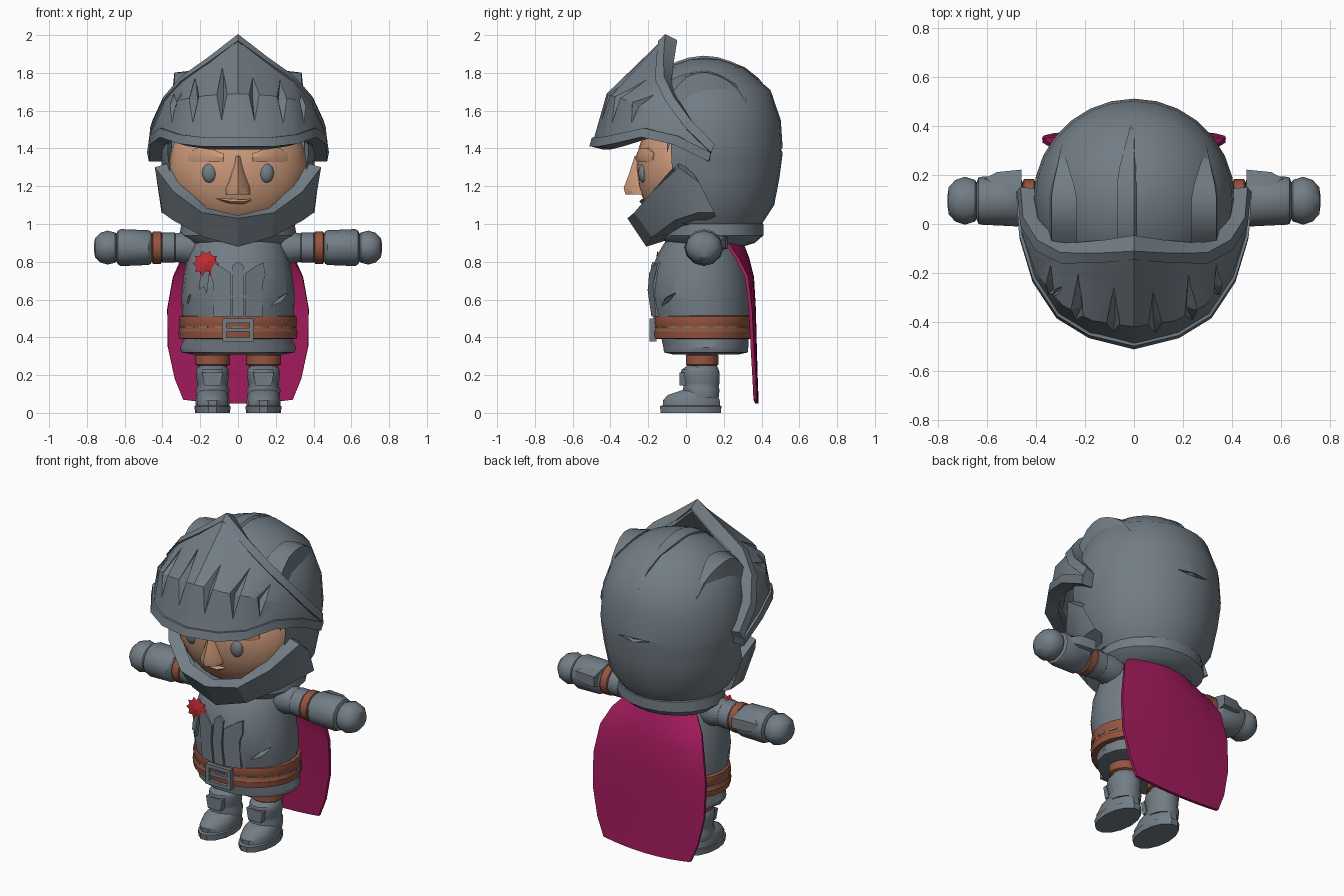
import bpy, bmesh, math
from mathutils import Vector

if "Cube" in bpy.data.objects:
    bpy.data.objects.remove(bpy.data.objects["Cube"])

def mat(name, rgb):
    m = bpy.data.materials.new(name)
    m.diffuse_color = (*rgb, 1)
    m.use_nodes = True
    m.node_tree.nodes["Principled BSDF"].inputs["Base Color"].default_value = m.diffuse_color
    return m
STEEL = mat("steel grey", (0.17, 0.205, 0.235))
SKIN = mat("skin", (0.62, 0.33, 0.20))
LEATHER = mat("brown leather", (0.30, 0.09, 0.05))
CAPE = mat("crimson cape", (0.37, 0.011, 0.11))
RED = mat("rosette red", (0.57, 0.025, 0.035))

def make(name, verts, faces, m, mirror=False, angle=35, thick=0, fix=True, cutters=()):
    me = bpy.data.meshes.new(name)
    me.from_pydata([tuple(v) for v in verts], [], faces)
    if fix:
        bm = bmesh.new(); bm.from_mesh(me)
        bmesh.ops.recalc_face_normals(bm, faces=bm.faces)
        bm.to_mesh(me); bm.free()
    me.materials.append(m)
    ob = bpy.data.objects.new(name, me)
    bpy.context.collection.objects.link(ob)
    if thick:
        s = ob.modifiers.new("thickness", 'SOLIDIFY'); s.thickness = thick; s.offset = -1
    for c in cutters:
        b = ob.modifiers.new("cut", 'BOOLEAN'); b.object = c; b.solver = 'EXACT'
    if mirror:
        ob.modifiers.new("mirror", 'MIRROR').use_mirror_merge = False
    if ob.modifiers:                      # bake the modifiers, drop the cutters
        new = bpy.data.meshes.new_from_object(ob.evaluated_get(bpy.context.evaluated_depsgraph_get()))
        ob.modifiers.clear(); ob.data = new
        for c in cutters:
            bpy.data.objects.remove(c)
    for p in ob.data.polygons:
        p.use_smooth = True
    ob.data.set_sharp_from_angle(angle=math.radians(angle))
    return ob

def loft(name, rings, m, **kw):
    n = len(rings[0])
    faces = [(a*n+i, a*n+(i+1) % n, (a+1)*n+(i+1) % n, (a+1)*n+i)
             for a in range(len(rings)-1) for i in range(n)]
    faces += [tuple(range(n)), tuple(range((len(rings)-1)*n, len(rings)*n))]
    return make(name, [p for r in rings for p in r], faces, m, **kw)

def circle(n):
    return [(math.cos(2*math.pi*i/n), math.sin(2*math.pi*i/n)) for i in range(n)]

def stack(name, rows, m, cx=0, n=20, **kw):    # rows: z, centre y, radius x, radius y
    return loft(name, [[(cx+rx*c, cy+ry*s, z) for c, s in circle(n)] for z, cy, rx, ry in rows], m, **kw)

def arm(name, rows, m, n=12):                  # rows: x, radius y, radius z
    return loft(name, [[(x, .095+ry*c, .875+rz*s) for c, s in circle(n)] for x, ry, rz in rows], m, mirror=True)

def box(name, c, s, m, mirror=False, taper=1):
    return loft(name, [[(c[0]+x*s[0]*k, c[1]+y*s[1], c[2]+z*s[2]) for x, y in ((-.5, -.5), (.5, -.5), (.5, .5), (-.5, .5))]
                       for z, k in ((-.5, 1), (.5, taper))], m, mirror=mirror)

def grid(name, cols, m, **kw):                 # columns left to right, rows upward
    r = len(cols[0])
    f = [(c*r+i, (c+1)*r+i, (c+1)*r+i+1, c*r+i+1) for c in range(len(cols)-1) for i in range(r-1)]
    return make(name, [p for c in cols for p in c], f, m, fix=False, **kw)

def both(half):                                # half columns start at the centre line
    return [[(-x, y, z) for x, y, z in c] for c in half[:0:-1]] + half

def gash(p1, p2, width, out, depth=.03, mid=None):       # diamond cutter
    p1, p2, out = Vector(p1), Vector(p2), Vector(out).normalized()
    mid = Vector(mid) if mid else (p1+p2)/2
    side = (p2-p1).cross(out).normalized()*width
    v = [p1, mid+side, p2, mid-side, mid+out*.06, mid-out*depth]
    return make("cutter", v, [(i, (i+1) % 4, k) for i in range(4) for k in (4, 5)], STEEL)

def interp(rows, key):                         # table lookup on the first column
    for a, b in zip(rows, rows[1:]):
        if min(a[0], b[0]) <= key <= max(a[0], b[0]):
            return [p+(q-p)*(key-a[0])/(b[0]-a[0]) for p, q in zip(a, b)]
    return rows[0]

# Helmet dome, open at the face
DOME = [(.30, 1.0), (.365, 1.1), (.392, 1.24), (.408, 1.36), (.41, 1.40), (.40, 1.55), (.345, 1.71), (.20, 1.83), (.08, 1.87), (0, 1.88)]
scratches = [gash((-.18, .48, 1.62), (-.3, .40, 1.74), .025, (-.5, .8, .3)),
             gash((.40, .22, 1.64), (.36, .32, 1.58), .02, (.8, .4, .3)),
             gash((-.32, .355, 1.41), (.32, .355, 1.38), .012, (0, 1, .1), .012, (0, .51, 1.39))]
helmet = stack("helmet_dome", [(z, .1, r+.002, r+.002) for r, z in DOME], STEEL, n=28, cutters=scratches)
bm = bmesh.new(); bm.from_mesh(helmet.data)
gone = [f for f in bm.faces if f.calc_center_median().y < -.04 and 1.01 < f.calc_center_median().z < 1.55]
bmesh.ops.delete(bm, geom=gone, context='FACES')
bm.to_mesh(helmet.data); bm.free()

# Crest ridges on the dome
def ridge(name, x0, w, peak, y0, y1, h, mirror):
    rings = []
    for i in range(9):
        y = y0+(y1-y0)*i/8
        k = max(.05, min(1, (1-i/8)*2.2))
        xs = (x0-w*k, x0+peak*k, x0+w*k)
        a, p, b = [interp(DOME[4:], math.hypot(x, y-.1))[1] for x in xs]
        rings.append([(xs[0], y, a-.05), (xs[0], y, a+.012), (xs[1], y, p+h*k), (xs[2], y, b-.06)])
    loft(name, rings, STEEL, mirror=mirror, angle=20)
ridge("centre_crest", 0, .07, 0, -.13, .46, .012, False)
ridge("side_crest", .295, .06, .042, -.10, .32, .085, True)

# Visor: bottom, middle and top of each half column
V = [((0, -.50, 1.41), (0, -.42, 1.69), (0, -.10, 2.0)),
     ((.18, -.455, 1.41), (.17, -.395, 1.68), (.15, -.11, 1.88)),
     ((.31, -.375, 1.425), (.295, -.33, 1.66), (.29, -.11, 1.78)),
     ((.405, -.23, 1.46), (.405, -.19, 1.60), (.385, -.06, 1.67)),
     ((.455, -.06, 1.42), (.46, -.03, 1.49), (.442, .03, 1.545)),
     ((.46, .12, 1.33), (.468, .13, 1.37), (.452, .15, 1.42))]

def on_visor(u, v, s):
    i, k = int(u), min(int(v), 1)
    a, b = [Vector(V[c][k]).lerp(Vector(V[c][k+1]), v-k) for c in (i, i+1)]
    p = a.lerp(b, u-i)
    return Vector((p.x*s, p.y, p.z))

slits = [gash((-.34, -.30, 1.60), (-.29, -.25, 1.73), .012, (-.7, -.6, .4), .02)]
for u, a, b, w in ((.5, .45, 1.7, .028), (1.5, .45, 1.7, .03), (2.45, .5, 1.6, .027)):
    for s in (-1, 1):
        o = on_visor(u, 1, s)
        slits.append(gash(on_visor(u, a, s), on_visor(u, b, s), w, (o.x*1.2, o.y, .25), .035, o))
grid("visor", both([[tuple(p) for p in c] for c in V]), STEEL, thick=.065, cutters=slits, angle=28)

# Raised lips along the bottom and rear edges of the visor
for name, e, deep in (("visor_brim", 0, .09), ("visor_rear_lip", 2, .06)):
    rings = []
    for col in both([list(c) for c in V]):
        t = Vector(col[e])
        d = (Vector(col[1])-t).normalized()*.05
        o = Vector((t.x, t.y-.1, .1 if e else 0)).normalized()
        rings.append([t, t+o*.012, t+d+o*.012, t+d-o*.03, t-o*deep])
    loft(name, rings, STEEL, angle=28)

# Chin guard: underside, lower edge, outer rim, inner rim
J = [[(0, -.02, .94), (0, -.21, .88), (0, -.31, 1.03), (0, -.235, 1.045)],
     [(.15, 0, .96), (.18, -.18, .93), (.19, -.275, 1.06), (.165, -.21, 1.085)],
     [(.26, .05, 1.0), (.345, -.06, 1.02), (.34, -.18, 1.17), (.28, -.14, 1.19)],
     [(.34, .13, 1.03), (.40, .06, 1.06), (.44, -.04, 1.30), (.345, -.04, 1.33)],
     [(.36, .16, 1.04), (.405, .15, 1.06), (.425, .07, 1.22), (.365, .02, 1.30)]]
grid("chin_guard", both(J), STEEL, angle=22)

# Face
arc = [(math.sin(t), math.cos(t)) for t in [math.radians(a) for a in range(-85, 86, 17)]]
stack("face", [(1.3+.35*s, 0, .368*c, .262*c) for s, c in arc], SKIN, n=28)
loft("nose", [[(-a, -.22, z), (a, -.22, z), (b, y+.04, z), (0, y, z), (-b, y+.04, z)]
              for z, a, b, y in ((1.155, .065, .055, -.32), (1.19, .07, .05, -.33), (1.27, .04, .032, -.30), (1.36, .03, .025, -.272))], SKIN)
loft("brow", [[(x, y, z-h), (x, y-.05, z-h), (x, y-.06, z), (x, y-.05, z+h), (x, y, z+h)]
              for x, y, z, h in ((.075, -.21, 1.35, .022), (.14, -.20, 1.362, .035), (.22, -.16, 1.365, .038), (.265, -.12, 1.35, .025))],
     SKIN, mirror=True)
stack("eye", [(1.27+.052*s, -.225, .04*c, .028*c) for s, c in arc], STEEL, cx=.15, n=14, mirror=True)
loft("lips", [[(x, -.20, z-h), (x, y, z-h), (x, y-.012, z), (x, y, z+h), (x, -.20, z+h)]
              for x, y, z, h in ((-.12, -.20, 1.135, .004), (-.04, -.235, 1.12, .012), (.03, -.235, 1.118, .012), (.07, -.22, 1.128, .004))], SKIN)

# Collar and body
stack("collar", [(.88, .12, .22, .18), (.90, .13, .27, .235), (.94, .14, .31, .27), (1.0, .14, .30, .27), (1.02, .13, .26, .24)], STEEL)
TORSO = [(.40, .09, .285, .245), (.5, .085, .295, .255), (.62, .075, .30, .27), (.75, .07, .285, .255), (.84, .075, .262, .225), (.90, .08, .24, .195), (.97, .1, .2, .16)]
stack("torso", TORSO, STEEL, n=24,
      cutters=[gash((.17, -.14, .56), (.27, -.05, .64), .015, (.6, -.8, .1)), gash((-.28, -.03, .56), (-.25, -.08, .64), .012, (-.8, -.6, .1))])
stack("tunic_hem", [(.31, .105, .24, .18), (.32, .105, .30, .225), (.345, .105, .308, .228), (.40, .10, .28, .235), (.42, .095, .28, .235)], STEEL, n=18)
belt = ((.39, .285), (.395, .312), (.43, .316), (.44, .31), (.465, .31), (.475, .314), (.51, .309), (.52, .285))
stack("belt", [(z, .09, r, r-.048) for z, r in belt], LEATHER, n=24)
for i in range(20):
    pts = [(math.cos(i*math.pi/10+d), math.sin(i*math.pi/10+d)) for d in (-.09, 0, .09)]
    loft("belt_stitch", [[(r*c, .09+(r-.048)*s, z) for r, z in ((.305, .449), (.313, .449), (.313, .458), (.305, .458))]
                         for c, s in pts], STEEL)
for z in (.388, .488):
    box("buckle_bar", (0, -.175, z), (.165, .035, .022), STEEL)
box("buckle_side", (.072, -.175, .438), (.022, .035, .1), STEEL, mirror=True)
box("buckle_pin", (0, -.178, .44), (.12, .02, .018), STEEL)

def plate(name, pts, m, mirror=False, h=.012):     # plate that follows the chest
    front = []
    for x, z in pts:
        _, cy, rx, ry = interp(TORSO, z)
        front.append((x, cy-ry*math.sqrt(1-(x/rx)**2), z))
    loft(name, [[(x, y+d, z) for x, y, z in front] for d in (.02, -h)], m, mirror=mirror)

# Chest plates and rosette
plate("chest_strip", [(-.03, .51), (.03, .51), (.03, .65), (.03, .78), (0, .80), (-.03, .78), (-.03, .65)], STEEL)
plate("chest_lapel", [(.04, .51), (.13, .51), (.13, .68), (.145, .73), (.135, .795), (.10, .78), (.04, .74), (.04, .65)], STEEL, mirror=True)
plate("ribbon_tail", [(-.20, .75), (-.205, .65), (-.18, .67), (-.165, .63), (-.15, .75)], STEEL, h=.028)
star = [(-.17+c*(.07-.018*(i % 2)), -.152, .79+s*(.07-.018*(i % 2))) for i, (c, s) in enumerate(circle(20))]
make("rosette", star+[(-.17, -.162, .79), (-.17, -.10, .79)], [(i, (i+1) % 20, k) for i in range(20) for k in (20, 21)], RED, angle=20)

# Arms
arm("shoulder_sleeve", [(.18, .06, .06), (.22, .085, .085), (.25, .09, .09), (.33, .078, .075), (.335, .085, .08), (.40, .085, .08), (.41, .07, .07)], STEEL)
arm("arm_strap", [(.40, .07, .07), (.408, .088, .086), (.45, .088, .086), (.458, .07, .07)], LEATHER)
arm("gauntlet_cuff", [(.455, .07, .07), (.46, .09, .085), (.475, .105, .092), (.62, .098, .098), (.635, .095, .09), (.645, .07, .07)], STEEL)
arm("fist", [(.625, .05, .05), (.65, .085, .08), (.69, .098, .09), (.73, .085, .078), (.757, .055, .05), (.762, .02, .02)], STEEL)
loft("cuff_flare", [[(x, .14, z0), (x, y, z0+.02), (x, y, z1-.02), (x, .14, z1)]
                    for x, y, z0, z1 in ((.46, .222, .85, .95), (.56, .212, .85, .95), (.62, .18, .86, .93))], STEEL, mirror=True)

# Legs and boots
LEG = dict(cx=.135, n=14, mirror=True)
stack("thigh", [(.22, .085, .075, .075), (.38, .085, .08, .08)], STEEL, **LEG)
stack("garter", [(.25, .085, .08, .08), (.256, .085, .092, .088), (.305, .085, .092, .088), (.312, .085, .08, .08)], LEATHER, **LEG)
stack("greave", [(.08, .085, .085, .09), (.12, .08, .09, .10), (.14, .08, .08, .095), (.16, .08, .082, .10),
                 (.21, .075, .088, .106), (.23, .075, .085, .10), (.25, .085, .07, .08)], STEEL, **LEG)
stack("shoe", [(.03, .03, .09, .155), (.065, .028, .09, .155), (.095, .035, .083, .135), (.118, .07, .075, .10), (.13, .085, .06, .08)], STEEL, **LEG)
stack("sole", [(0, .025, .093, .163), (.035, .025, .095, .167), (.04, .025, .088, .158)], STEEL, **LEG)
box("knee_plate", (.135, -.005, .18), (.085, .06, .07), STEEL, taper=1.3, mirror=True)

# Cape: height, half width, centre y, edge y
rows = [(.07, .29, .385, .375), (.18, .335, .38, .37), (.35, .372, .375, .36), (.55, .375, .37, .35),
        (.72, .345, .36, .33), (.82, .30, .335, .28), (.91, .22, .30, .22)]
grid("cape", [[(w*t, yc+(ye-yc)*t*t, z-(.02*(1-t*t) if z < .1 else 0)) for z, w, yc, ye in rows]
              for t in [1-i/4 for i in range(9)]], CAPE, thick=.018)
